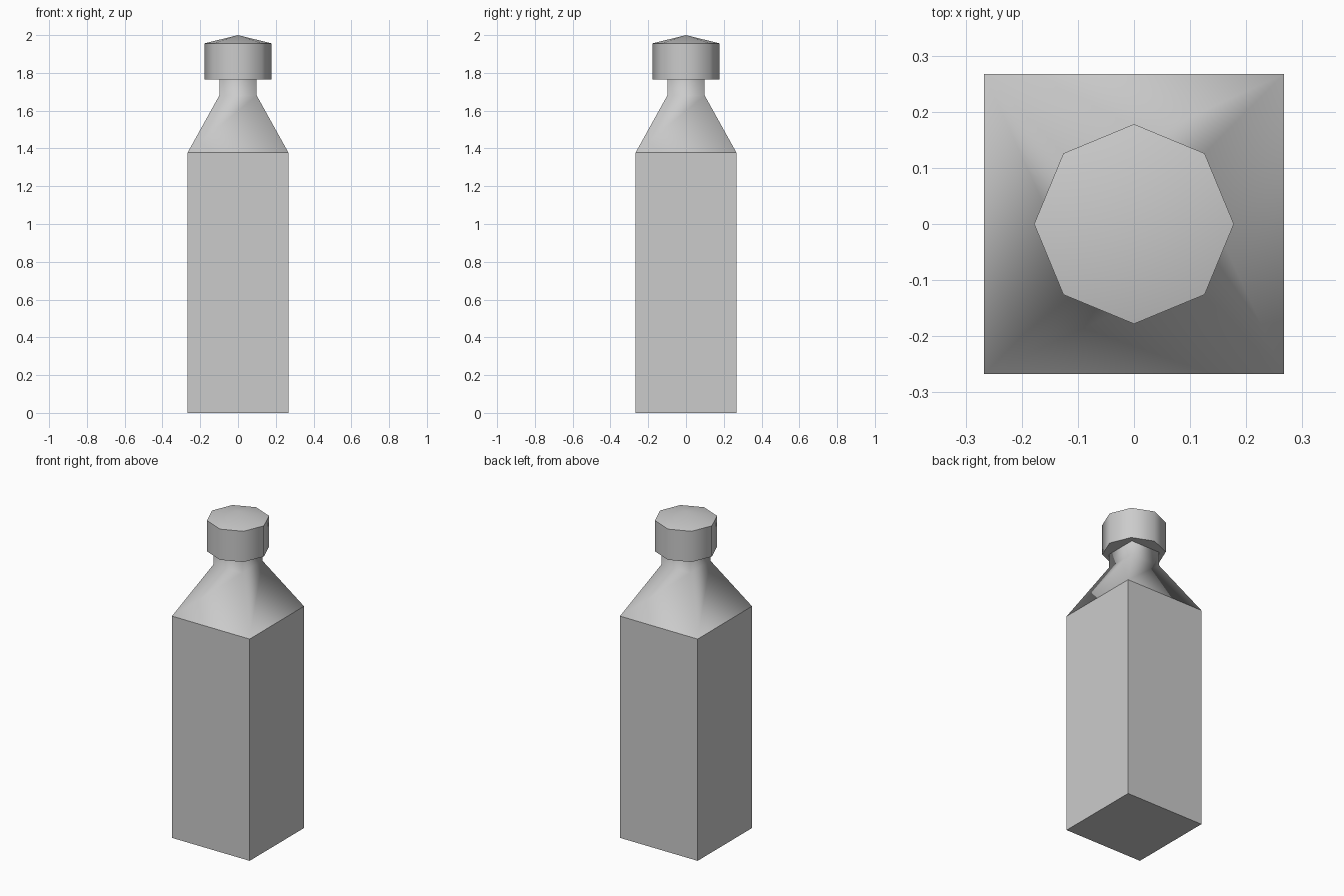
import bpy, bmesh
from math import cos, sin, pi, radians, sqrt

cube = bpy.data.objects.get("Cube")
if cube:
    bpy.data.objects.remove(cube, do_unlink=True)

grey = bpy.data.materials.new("light_grey")
grey.use_nodes = True
colour = (0.6, 0.6, 0.6, 1)
grey.diffuse_color = colour
grey.node_tree.nodes["Principled BSDF"].inputs["Base Color"].default_value = colour


def lathe(name, sides, profile, turn=0.0, bottom=True, top=True):
    """Stack polygon rings (radius, z); a zero radius closes to a point."""
    bm = bmesh.new()
    rings = []
    for r, z in profile:
        n = sides if r else 1
        rings.append([bm.verts.new((r * cos(turn + 2 * pi * i / sides),
                                    r * sin(turn + 2 * pi * i / sides), z))
                      for i in range(n)])
    for a, b in zip(rings, rings[1:]):
        for i in range(sides):
            j = (i + 1) % sides
            if len(b) == 1:
                bm.faces.new((a[i], a[j], b[0]))
            else:
                bm.faces.new((a[i], a[j], b[j], b[i]))
    if bottom:
        bm.faces.new(rings[0][::-1])
    if top and len(rings[-1]) > 1:
        bm.faces.new(rings[-1])
    mesh = bpy.data.meshes.new(name)
    bm.to_mesh(mesh)
    bm.free()
    mesh.materials.append(grey)
    obj = bpy.data.objects.new(name, mesh)
    bpy.context.collection.objects.link(obj)
    return obj


def smooth(obj, angle=None):
    bpy.ops.object.select_all(action='DESELECT')
    obj.select_set(True)
    bpy.context.view_layer.objects.active = obj
    if angle is None:
        bpy.ops.object.shade_smooth()
    else:
        bpy.ops.object.shade_smooth_by_angle(angle=radians(angle))


BODY = 0.267 * sqrt(2)
NECK = 0.099 * sqrt(2)

# Square bottle body with flat sides
lathe("bottle_body", 4, [(BODY, 0), (BODY, 1.378)], pi / 4, top=False)

# Tapered square shoulder running up into the neck, softly shaded
smooth(lathe("shoulder_and_neck", 4,
             [(BODY, 1.378), (NECK, 1.68), (NECK, 1.80)],
             pi / 4, bottom=False, top=False))

# Eight-sided cap with a shallow pointed top
smooth(lathe("cap", 8, [(0.178, 1.765), (0.178, 1.956), (0, 2.0)]), 50)
